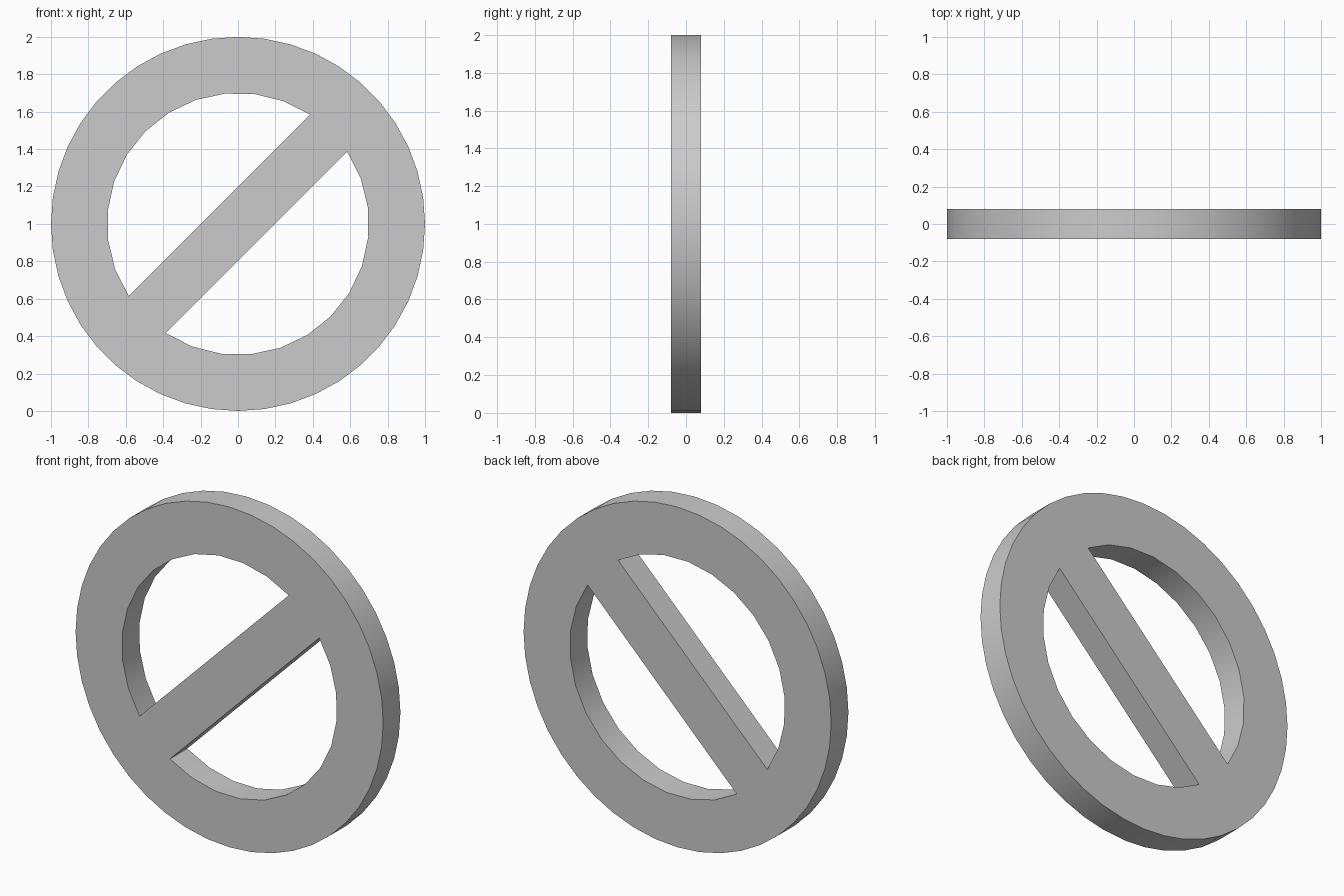
import bpy, bmesh
from math import pi, sin, cos, asin

if "Cube" in bpy.data.objects:
    bpy.data.objects.remove(bpy.data.objects["Cube"])

OUTER, INNER = 1.0, 0.70      # ring radii
BAR_HALF, DEPTH = 0.14, 0.08  # half width of the bar, half thickness


def arc(radius, start, end, steps, closed=False):
    count = steps if closed else steps + 1
    return [(radius * cos(start + (end - start) * i / steps),
             radius * sin(start + (end - start) * i / steps)) for i in range(count)]


# Flat outline: round rim with two half-moon openings left by the diagonal bar
inset = asin(BAR_HALF / INNER)
outlines = [arc(OUTER, 0, 2 * pi, 44, closed=True)]
for bar_dir in (pi / 4, 5 * pi / 4):
    outlines.append(arc(INNER, bar_dir + inset, bar_dir + pi - inset, 12))

curve = bpy.data.curves.new("ring_with_diagonal_bar", 'CURVE')
curve.dimensions = '2D'
curve.fill_mode = 'BOTH'
curve.extrude = DEPTH
for pts in outlines:
    spline = curve.splines.new('POLY')
    spline.points.add(len(pts) - 1)
    for p, (x, y) in zip(spline.points, pts):
        p.co = (x, y, 0, 1)
    spline.use_cyclic_u = True

# Stand the plate upright on the ground and turn it into a mesh
sign = bpy.data.objects.new("ring_with_diagonal_bar", curve)
bpy.context.collection.objects.link(sign)
sign.rotation_euler = (pi / 2, 0, 0)
sign.location = (0, 0, OUTER)
bpy.context.view_layer.objects.active = sign
sign.select_set(True)
bpy.ops.object.convert(target='MESH')
sign = bpy.context.object
bpy.ops.object.transform_apply(location=True, rotation=True, scale=True)

# Weld caps to walls
bm = bmesh.new()
bm.from_mesh(sign.data)
bmesh.ops.remove_doubles(bm, verts=bm.verts, dist=0.0005)
bmesh.ops.recalc_face_normals(bm, faces=bm.faces)
bm.to_mesh(sign.data)
bm.free()

bpy.ops.object.shade_smooth_by_angle(angle=pi / 6)
